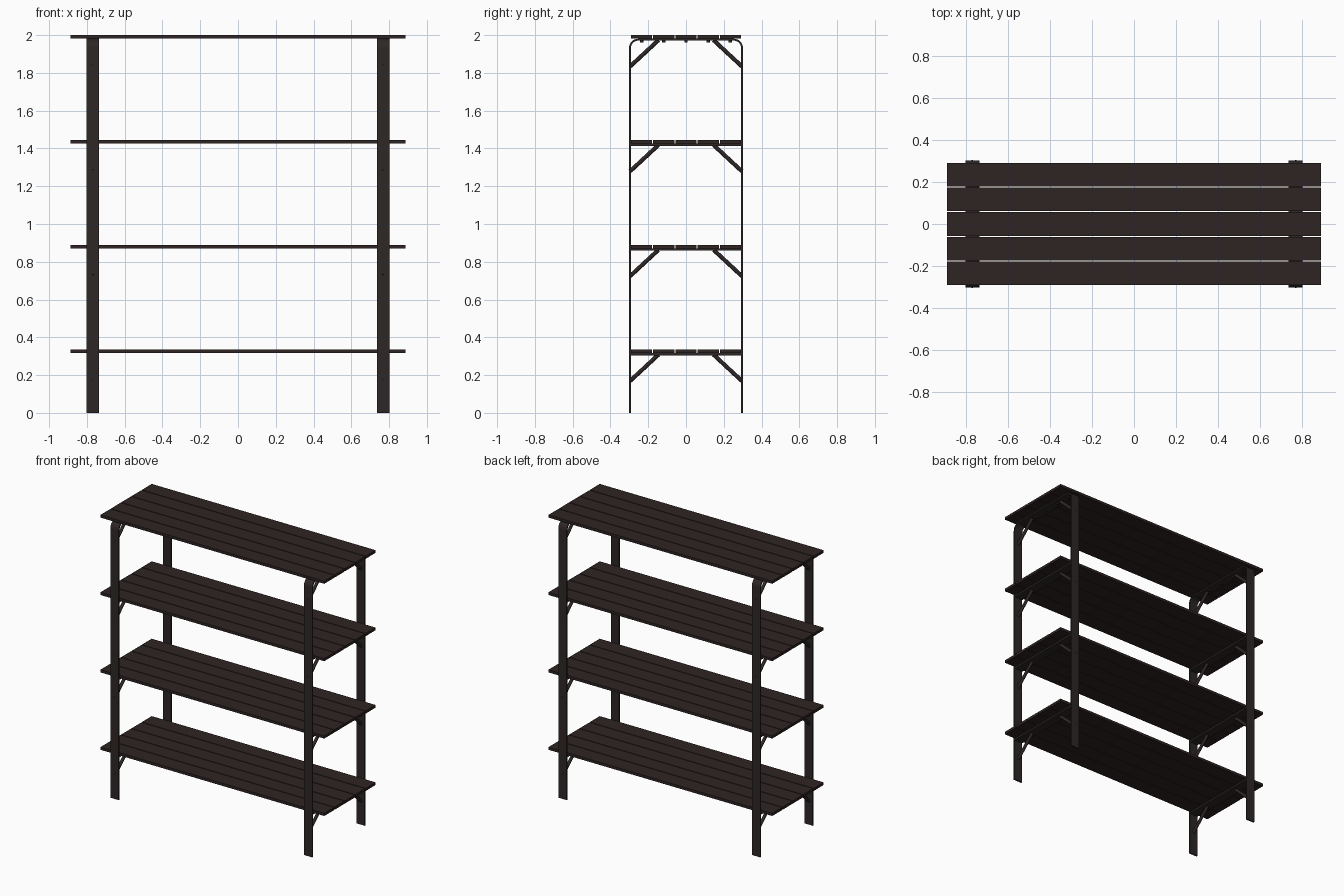
import bpy, bmesh, math
from mathutils import Vector

if "Cube" in bpy.data.objects:
    bpy.data.objects.remove(bpy.data.objects["Cube"])


def material(name, rgb):
    m = bpy.data.materials.new(name)
    m.diffuse_color = (*rgb, 1)
    m.use_nodes = True
    m.node_tree.nodes["Principled BSDF"].inputs["Base Color"].default_value = m.diffuse_color
    return m


WOOD = material("dark_brown_wood", (0.028, 0.017, 0.017))
METAL = material("dark_brown_metal", (0.027, 0.020, 0.019))


def add_object(name, bm, mat):
    bmesh.ops.recalc_face_normals(bm, faces=bm.faces)
    me = bpy.data.meshes.new(name)
    bm.to_mesh(me)
    bm.free()
    me.materials.append(mat)
    ob = bpy.data.objects.new(name, me)
    bpy.context.collection.objects.link(ob)
    return ob


def box(name, size, loc, mat):
    bm = bmesh.new()
    bmesh.ops.create_cube(bm, size=1)
    for v in bm.verts:
        v.co = Vector(a * b for a, b in zip(v.co, size)) + Vector(loc)
    return add_object(name, bm, mat)


def smooth(ob):
    bpy.ops.object.select_all(action='DESELECT')
    ob.select_set(True)
    bpy.context.view_layer.objects.active = ob
    bpy.ops.object.shade_smooth_by_angle(angle=math.radians(35))


def rod(name, a, b, radius, mat):
    a, b = Vector(a), Vector(b)
    d = b - a
    bm = bmesh.new()
    bmesh.ops.create_cone(bm, cap_ends=True, segments=16, radius1=radius,
                          radius2=radius, depth=d.length)
    rot = d.to_track_quat('Z', 'Y')
    for v in bm.verts:
        v.co = rot @ v.co + (a + b) / 2
    ob = add_object(name, bm, mat)
    smooth(ob)


def arch(half_y, top, radius, n=8):
    """Half-to-half outline of an upside-down U in (y, z)."""
    right = [(half_y, 0)]
    for i in range(n + 1):
        t = math.pi / 2 * i / n
        right.append((half_y - radius + radius * math.cos(t),
                      top - radius + radius * math.sin(t)))
    return right + [(-y, z) for y, z in reversed(right)]


SHELF_TOPS = [0.335, 0.89, 1.445, 2.0]
PLANK_T, PITCH, PLANK_W = 0.019, 0.1175, 0.112
POST_X, POST_W, T, HALF_Y = 0.768, 0.066, 0.010, 0.302
UNDER_TOP = 2.0 - PLANK_T

for side in (-1, 1):
    x = side * POST_X
    # bent flat-bar frame: two legs and the top crosspiece
    outer = arch(HALF_Y, UNDER_TOP, 0.05)
    inner = arch(HALF_Y - T, UNDER_TOP - T, 0.04)
    bm = bmesh.new()
    rings = [[[bm.verts.new((x + dx, y, z)) for y, z in line]
              for line in (outer, inner)] for dx in (-POST_W / 2, POST_W / 2)]
    (o0, i0), (o1, i1) = rings
    for k in range(len(outer) - 1):
        for p, q in ((o0, i0), (i0, i1), (i1, o1), (o1, o0)):
            bm.faces.new((p[k], p[k + 1], q[k + 1], q[k]))
    for k in (0, -1):
        bm.faces.new((o0[k], i0[k], i1[k], o1[k]))
    smooth(add_object("bent_frame", bm, METAL))

    for top in SHELF_TOPS:
        under = top - PLANK_T
        # flat crossbar under the lower shelves
        if top < 2:
            box("crossbar", (POST_W, 2 * (HALF_Y - T), 0.012),
                (x, 0, under - 0.006), METAL)
        # diagonal braces
        for s in (-1, 1):
            rod("brace", (x, s * 0.296, top - 0.166),
                (x, s * 0.146, under - 0.008), 0.011, METAL)
    # bolt heads under the top crosspiece
    for i in range(-2, 3):
        z = UNDER_TOP - T
        rod("bolt_head", (x, i * PITCH, z), (x, i * PITCH, z - 0.009), 0.009, METAL)

# shelf planks
for top in SHELF_TOPS:
    for i in range(-2, 3):
        box("shelf_plank", (1.776, PLANK_W, PLANK_T),
            (0, i * PITCH, top - PLANK_T / 2), WOOD)
